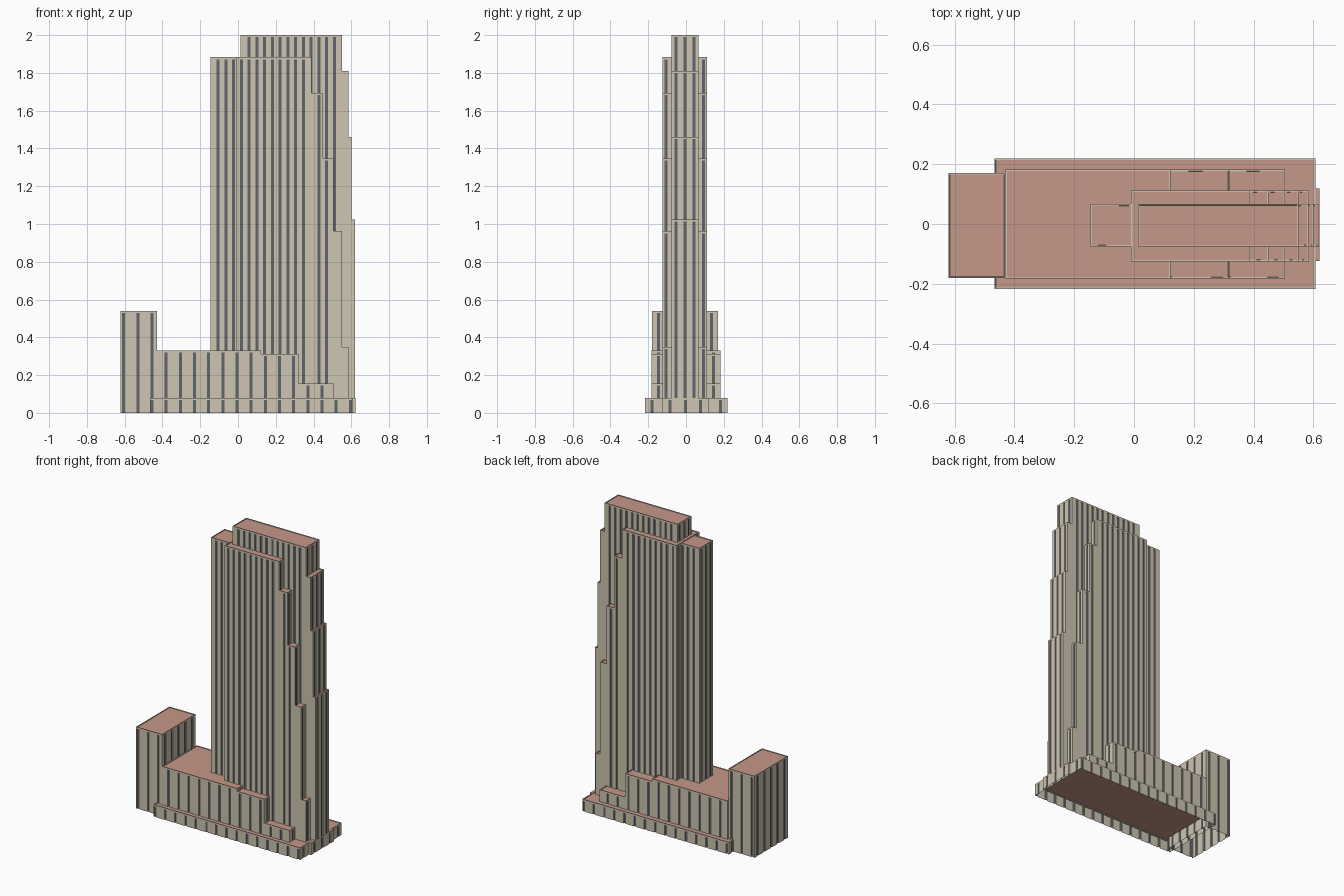
import bpy, bmesh
from mathutils import Vector

if "Cube" in bpy.data.objects:
    bpy.data.objects.remove(bpy.data.objects["Cube"])

def material(name, rgb):
    m = bpy.data.materials.new(name)
    m.diffuse_color = (*rgb, 1)
    m.use_nodes = True
    m.node_tree.nodes["Principled BSDF"].inputs["Base Color"].default_value = m.diffuse_color
    return m

MATS = [material("stone", (0.62, 0.56, 0.44)),
        material("window", (0.11, 0.13, 0.14)),
        material("roof", (0.56, 0.31, 0.25))]
RIM, DEPTH, GAP = 0.011, 0.005, 0.016   # plain top band, window recess, window width
PHASE = {0.075: -0.605, 0.041: 0.018}   # window grid origin along x for each spacing


def window_centres(a, b, spacing, side):
    """Distances of window centres along a wall from a to b."""
    length = (b - a).length
    if side in "RL":
        n = int(length / spacing + 0.4)
        return [length * (k + 0.5) / n for k in range(n)]
    xs = [PHASE[spacing] + k * spacing for k in range(-40, 40)]
    return sorted(abs(x - a.x) for x in xs
                  if min(a.x, b.x) + 0.011 < x < max(a.x, b.x) - 0.011)


def outline(x0, x1, y0, y1, spacing, sides):
    """Footprint with window notches; returns points and each edge's kind (0 wall, 1 glass, None open)."""
    corners = [Vector(c) for c in ((x0, y0), (x1, y0), (x1, y1), (x0, y1))]
    pts, kinds = [], []
    for i, side in enumerate("FRBL"):
        a, b = corners[i], corners[(i + 1) % 4]
        d = (b - a).normalized()
        inward = Vector((-d.y, d.x)) * DEPTH
        pts.append(a)
        kinds.append(0 if side in sides else None)
        if side not in sides or not spacing:
            continue
        for t in window_centres(a, b, spacing, side):
            p, q = a + d * (t - GAP / 2), a + d * (t + GAP / 2)
            pts += [p, p + inward, q + inward, q]
            kinds += [0, 1, 0, 0]
    return pts, kinds


def walls(bm, pts, kinds, z0, z1):
    lo = [bm.verts.new((p.x, p.y, z0)) for p in pts]
    hi = [bm.verts.new((p.x, p.y, z1)) for p in pts]
    n = len(pts)
    for i, kind in enumerate(kinds):
        j = (i + 1) % n
        if kind is not None:
            bm.faces.new((lo[i], lo[j], hi[j], hi[i])).material_index = kind
    return lo, hi


def block(name, x0, x1, y0, y1, z1, spacing, sides="FRBL", z0=0.0):
    """Hollow striped walls, open underneath, with a plain band and a sunken roof."""
    bm = bmesh.new()
    walls(bm, *outline(x0, x1, y0, y1, spacing, sides), z0, z1 - RIM)
    # plain band, with a narrow lintel strip closing the window tops
    lo, hi = walls(bm, *outline(x0, x1, y0, y1, None, sides), z1 - RIM, z1)
    t = DEPTH + 0.002
    if min(x1 - x0, y1 - y0) > 0.017:
        inner = [bm.verts.new((x, y, z1 - RIM)) for x, y in
                 ((x0 + t, y0 + t), (x1 - t, y0 + t), (x1 - t, y1 - t), (x0 + t, y1 - t))]
        for i in range(4):
            j = (i + 1) % 4
            bm.faces.new((lo[j], lo[i], inner[i], inner[j]))
    # roof inside a stone parapet
    top = bm.faces.new(hi)
    bm.normal_update()
    if min(x1 - x0, y1 - y0) > 0.017:
        bmesh.ops.inset_region(bm, faces=[top], thickness=0.006)
        ring = bmesh.ops.inset_region(bm, faces=[top], thickness=0.0005)["faces"]
        bmesh.ops.translate(bm, verts=top.verts, vec=(0, 0, -0.004))
        for f in ring:
            f.material_index = 0
    top.material_index = 2
    me = bpy.data.meshes.new(name)
    bm.to_mesh(me)
    bm.free()
    for m in MATS:
        me.materials.append(m)
    bpy.context.collection.objects.link(bpy.data.objects.new(name, me))


def steps(name, x0, tiers, y0, y1, spacing, z0):
    """Setbacks stepping down towards +x; tiers are (end x, roof height)."""
    for i, (x1, z) in enumerate(tiers):
        block(f"{name}_{i + 1}", x0, x1, y0, y1, z, spacing, "FRB" if i else "FRBL", z0)
        x0 = x1


WIDE, FINE, BASE = 0.075, 0.041, 0.076

# street level podium and its entrance bay
block("podium", -0.467, 0.607, -0.217, 0.219, 0.08, WIDE)
block("entrance_bay", 0.607, 0.621, -0.124, 0.118, 0.08, WIDE, "FRB")

# rear annex
block("annex", -0.621, -0.43, -0.181, 0.17, 0.54, WIDE)

# low wings stepping down
steps("low_wing", -0.43, [(0.122, 0.33), (0.32, 0.312), (0.506, 0.155)],
      -0.183, 0.182, WIDE, BASE)

# broad tower shoulders
steps("shoulder", -0.01, [(0.389, 1.883), (0.45, 1.693), (0.505, 1.347),
                          (0.551, 0.962), (0.585, 0.35)], -0.125, 0.112, FINE, BASE)

# narrow tower end
block("tower_end", -0.145, -0.01, -0.076, 0.067, 1.883, FINE, "FBL", BASE)

# central spine rising above the shoulders
steps("spine", 0.014, [(0.55, 2.0), (0.584, 1.81), (0.602, 1.46), (0.62, 1.025)],
      -0.076, 0.067, FINE, BASE)
